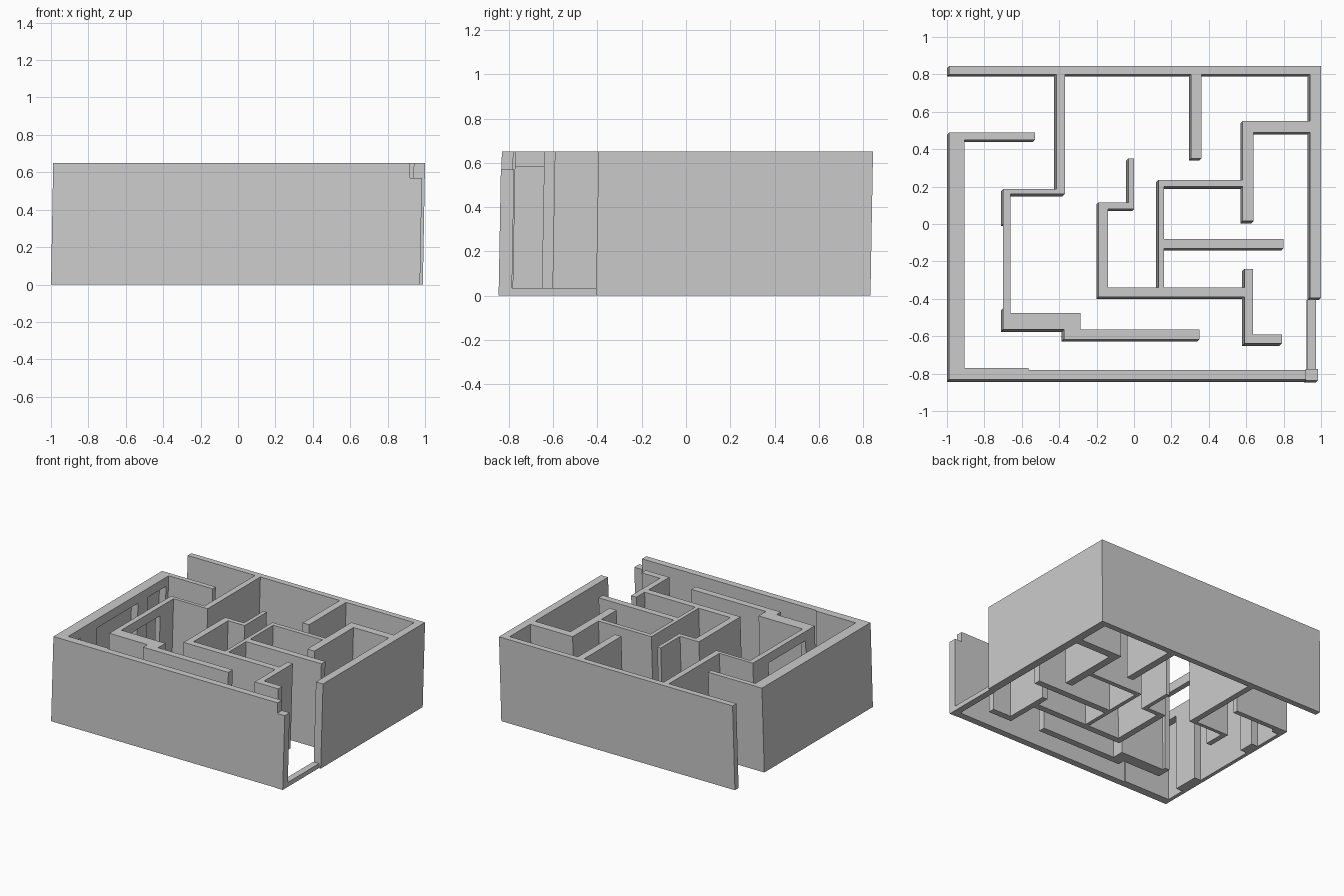
import bpy, bmesh

H = 0.65      # wall height
LEAN = 0.018  # slight lean of the whole model toward +x and +y


def wall(name, boxes):
    """One object from boxes (x0, x1, y0, y1[, z0, z1]); plan sizes are at wall top."""
    bm = bmesh.new()
    for b in boxes:
        x0, x1, y0, y1 = b[:4]
        z0, z1 = b[4:] if len(b) > 4 else (0, H)
        for v in bmesh.ops.create_cube(bm, size=1)["verts"]:
            x = x1 if v.co.x > 0 else x0
            y = y1 if v.co.y > 0 else y0
            z = z1 if v.co.z > 0 else z0
            v.co = (x + LEAN * (z - H), y + LEAN * (z - H), z)
    me = bpy.data.meshes.new(name)
    bm.to_mesh(me)
    bm.free()
    ob = bpy.data.objects.new(name, me)
    bpy.context.collection.objects.link(ob)
    return ob


# Outer shell
wall("back_wall", [(-0.988, 1.0, 0.80, 0.845)])
wall("right_wall", [(0.94, 1.0, -0.395, 0.80)])
wall("front_wall", [(-0.565, 0.92, -0.832, -0.78)])
wall("front_wall_thick_end", [(-0.988, -0.565, -0.832, -0.77)])

# Entrance at the front right: post and sill
wall("entrance_post", [(0.92, 0.985, -0.835, -0.775, 0, 0.57)])
wall("entrance_sill", [(0.935, 0.985, -0.775, -0.395, 0, 0.035)])

# Left wall: outer skin, top beam and inner pillars
wall("left_wall", [
    (-0.988, -0.96, -0.77, 0.488),
    (-0.96, -0.905, -0.77, 0.488, 0.58, H),
    (-0.96, -0.905, -0.62, -0.42, 0, 0.58),
    (-0.96, -0.905, 0.08, 0.20, 0, 0.58),
    (-0.96, -0.905, 0.42, 0.488, 0, 0.58),
])
wall("left_return_wall", [(-0.905, -0.53, 0.45, 0.488)])

# Partition from the back wall round to the front corridor, with a doorway
wall("left_partition", [
    (-0.415, -0.37, 0.16, 0.80),
    (-0.70, -0.415, 0.16, 0.187),
    (-0.70, -0.66, 0.0, 0.16),
    (-0.70, -0.66, -0.45, 0.0, 0.58, H),
    (-0.70, -0.66, -0.475, -0.45),
])
wall("corridor_wall", [
    (-0.70, -0.285, -0.565, -0.475),
    (-0.375, 0.35, -0.617, -0.565),
])

# Stub from the back wall
wall("back_stub_wall", [(0.305, 0.36, 0.35, 0.80)])

# Central hooked wall
wall("centre_partition", [
    (-0.03, 0.0, 0.08, 0.35),
    (-0.19, -0.03, 0.08, 0.115),
    (-0.19, -0.14, -0.39, 0.08),
    (-0.14, 0.59, -0.39, -0.34),
    (0.59, 0.635, -0.64, -0.24),
    (0.635, 0.79, -0.64, -0.59),
])

# Right-hand rooms
wall("room_divider", [
    (0.13, 0.16, -0.34, 0.235),
    (0.16, 0.58, 0.20, 0.235),
    (0.16, 0.80, -0.13, -0.08),
])
wall("right_partition", [
    (0.58, 0.64, 0.015, 0.55),
    (0.64, 0.94, 0.49, 0.55),
])
